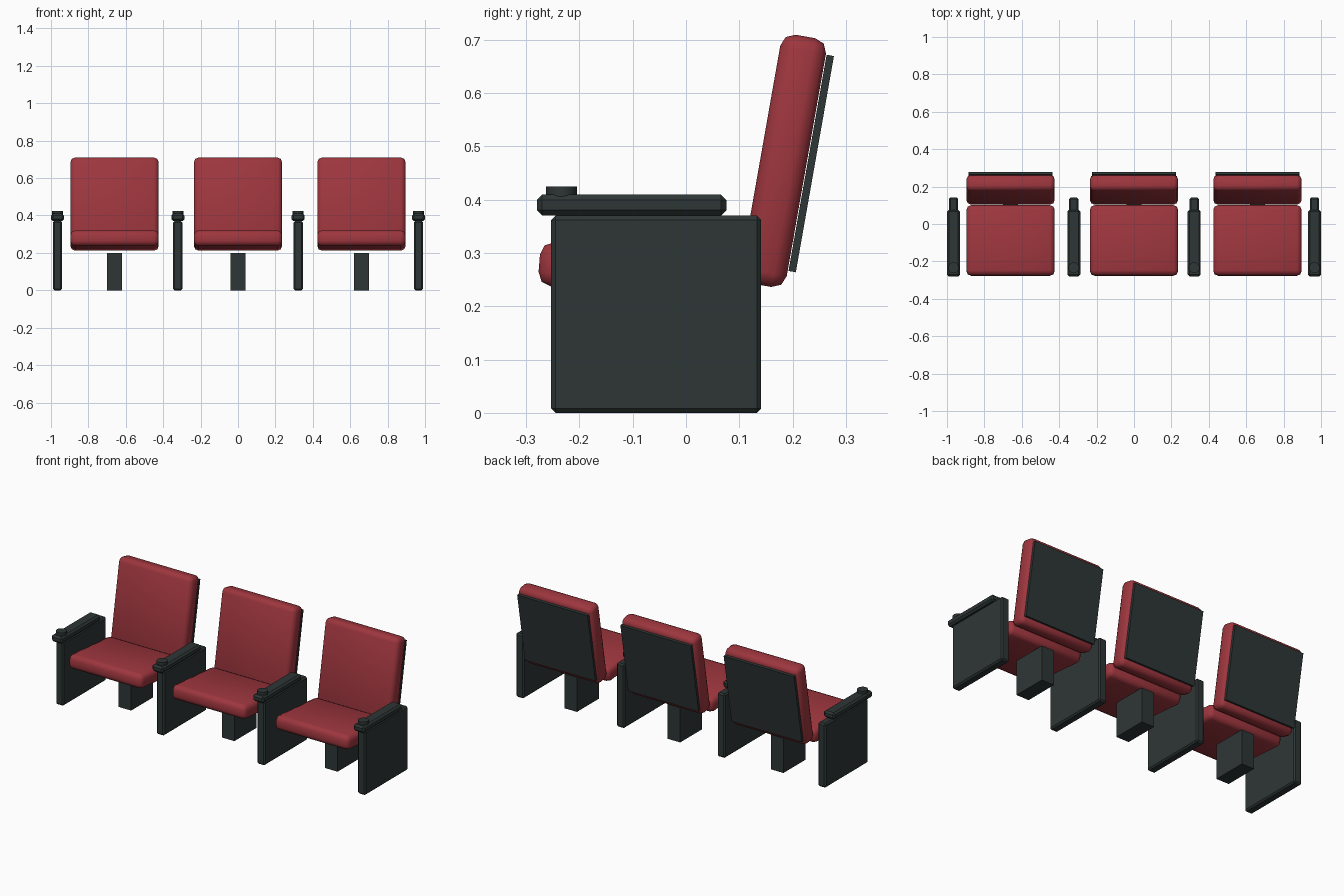
import bpy
from math import radians

old = bpy.data.objects.get("Cube")
if old:
    bpy.data.objects.remove(old, do_unlink=True)


def material(name, colour):
    m = bpy.data.materials.new(name)
    m.use_nodes = True
    m.diffuse_color = colour
    m.node_tree.nodes["Principled BSDF"].inputs["Base Color"].default_value = colour
    return m


red = material("red_upholstery", (0.34, 0.037, 0.048, 1))
dark = material("dark_frame", (0.027, 0.037, 0.036, 1))


def finish(obj, name, mat, bevel=0, segments=1, smooth=False):
    obj.name = name
    obj.data.materials.append(mat)
    if bevel:
        mod = obj.modifiers.new("Bevel", "BEVEL")
        mod.width = bevel
        mod.segments = segments
        bpy.ops.object.modifier_apply(modifier=mod.name)
    if smooth:
        bpy.ops.object.shade_smooth_by_angle(angle=radians(50))
    return obj


def box(name, mat, centre, size, tilt=0, **style):
    bpy.ops.mesh.primitive_cube_add(size=1, location=centre)
    obj = bpy.context.object
    obj.scale = size
    bpy.ops.object.transform_apply(location=False, rotation=False, scale=True)
    obj.rotation_euler.x = radians(tilt)
    return finish(obj, name, mat, **style)


cushion = dict(bevel=0.025, segments=2, smooth=True)

# Three seats: cushion, leaning backrest, rear shell and pedestal
for place, x in (("right", -0.66), ("middle", 0), ("left", 0.66)):
    box(place + "_seat_cushion", red, (x, -0.088, 0.266), (0.472, 0.376, 0.083), -4.5, **cushion)
    box(place + "_backrest", red, (x, 0.183, 0.473), (0.472, 0.087, 0.474), -10, **cushion)
    box(place + "_back_shell", dark, (x, 0.235, 0.468), (0.45, 0.014, 0.412), -10)
    box(place + "_pedestal", dark, (x, 0.01, 0.1), (0.08, 0.2, 0.2))

# Four dividers: side panel, armrest and round cap
for i in range(4):
    x = 0.965 * (2 * i / 3 - 1)
    n = str(i + 1)
    box("side_panel_" + n, dark, (x, -0.056, 0.185), (0.05, 0.394, 0.37), bevel=0.008)
    box("armrest_" + n, dark, (x, -0.102, 0.39), (0.07, 0.356, 0.039), bevel=0.01)
    bpy.ops.mesh.primitive_cylinder_add(vertices=16, radius=0.029, depth=0.03,
                                        location=(x, -0.234, 0.41))
    finish(bpy.context.object, "armrest_cap_" + n, dark, smooth=True)
